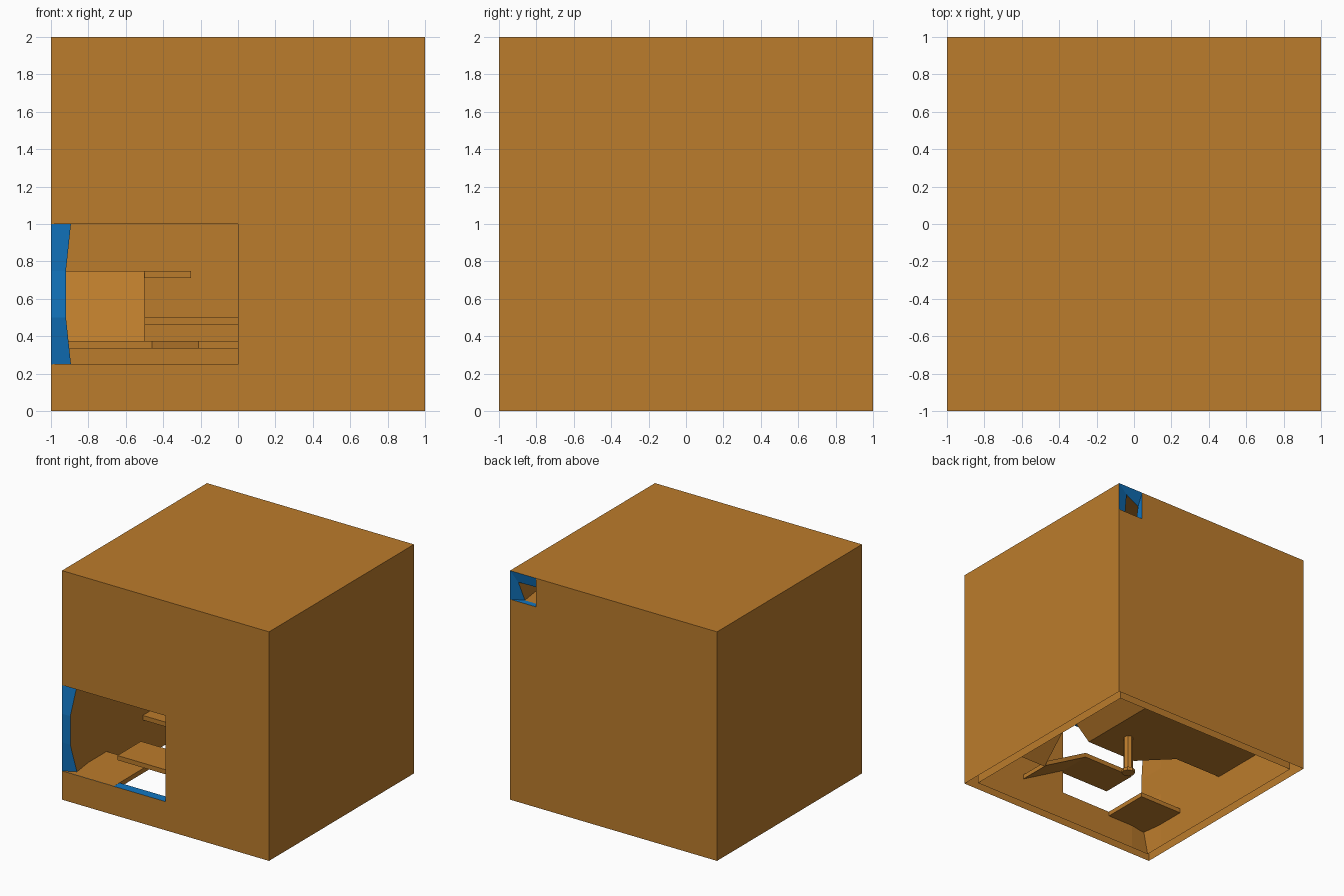
import bpy, bmesh
from mathutils import Vector

if "Cube" in bpy.data.objects:
    bpy.data.objects.remove(bpy.data.objects["Cube"])


def material(name, col):
    m = bpy.data.materials.new(name)
    m.diffuse_color = (*col, 1)
    m.use_nodes = True
    m.node_tree.nodes["Principled BSDF"].inputs["Base Color"].default_value = m.diffuse_color
    return m


ORANGE = material("orange_wall", (0.5, 0.2, 0.025))
BLUE = material("blue_edge", (0.006, 0.18, 0.53))


def finish(name, bm, mats=(ORANGE,)):
    me = bpy.data.meshes.new(name)
    bmesh.ops.recalc_face_normals(bm, faces=bm.faces)
    bm.to_mesh(me)
    bm.free()
    ob = bpy.data.objects.new(name, me)
    bpy.context.collection.objects.link(ob)
    for m in mats:
        me.materials.append(m)
    return ob


def prism(name, pts, push):
    """Extrude a flat outline along a vector."""
    bm = bmesh.new()
    f = bm.faces.new([bm.verts.new(p) for p in pts])
    r = bmesh.ops.extrude_face_region(bm, geom=[f])
    vs = [v for v in r["geom"] if isinstance(v, bmesh.types.BMVert)]
    bmesh.ops.translate(bm, verts=vs, vec=push)
    return finish(name, bm)


T = 0.04  # platform thickness


def plate(name, outline, top):
    return prism(name, [(x, y, top - T) for x, y in outline], (0, 0, T))


def rect(x0, x1, y0, y1):
    return [(x0, y0), (x1, y0), (x1, y1), (x0, y1)]


def ramp_x(name, x0, z0, x1, z1, y0, y1):
    return prism(name, [(x0, y0, z0 - T), (x1, y0, z1 - T), (x1, y0, z1), (x0, y0, z0)], (0, y1 - y0, 0))


def ramp_y(name, y0, z0, y1, z1, x0, x1):
    return prism(name, [(x0, y0, z0 - T), (x0, y1, z1 - T), (x0, y1, z1), (x0, y0, z0)], (x1 - x0, 0, 0))


# Outer shell: gridded box with open bottom and two doorways
bm = bmesh.new()
bmesh.ops.create_cube(bm, size=2)
bmesh.ops.translate(bm, verts=bm.verts, vec=(0, 0, 1))
bmesh.ops.subdivide_edges(bm, edges=bm.edges[:], cuts=7, use_grid_fill=True)


def is_open(f):
    c = f.calc_center_median()
    bottom = c.z < 0.01
    front_door = c.y < -0.99 and c.x < 0 and 0.25 < c.z < 1
    back_hatch = c.y > 0.99 and c.x > 0.75 and c.z > 1.75
    return bottom or front_door or back_hatch


bmesh.ops.delete(bm, geom=[f for f in bm.faces if is_open(f)], context='FACES')
shell = finish("shell_walls", bm, (ORANGE, BLUE))
# make the wall surfaces face outward before thickening
bm = bmesh.new()
bm.from_mesh(shell.data)
for f in bm.faces:
    if f.normal.dot(f.calc_center_median() - Vector((0, 0, 1))) < 0:
        f.normal_flip()
bm.to_mesh(shell.data)
bm.free()
mod = shell.modifiers.new("thickness", 'SOLIDIFY')
mod.thickness = 0.08
mod.offset = -1
mod.use_even_offset = True
mod.material_offset_rim = 1
bpy.context.view_layer.objects.active = shell
shell.select_set(True)
bpy.ops.object.modifier_apply(modifier=mod.name)
# walls are hollow underneath
bm = bmesh.new()
bm.from_mesh(shell.data)
low = [f for f in bm.faces if all(v.co.z < 0.01 for v in f.verts)]
bmesh.ops.delete(bm, geom=low, context='FACES_ONLY')
bm.to_mesh(shell.data)
bm.free()

# Platforms
E = 0.99  # platforms are let into the walls
plate("entry_platform", rect(-E, -0.5, -0.998, -0.5), 0.251)
plate("front_platform", rect(-0.5, 0, -0.95, -0.625), 0.5)
plate("middle_platform", [(-E, 0), (-0.46, 0), (-0.21, -0.25), (0.28, -0.25), (0.28, 0.48), (-E, 0.48)], 0.375)
plate("back_platform", rect(-E, -0.25, 0.75, E), 0.75)
plate("hatch_platform", rect(0.5, 0.95, 0.5, 0.95), 1.75)

# Ramps
ramp_x("front_ramp", 0, 0.5, 0.43, 0.26, -0.95, -0.625)
ramp_y("right_ramp", -0.62, 0.24, -0.2, 0.65, 0.45, 0.95)
ramp_x("side_ramp", 0.28, 0.375, 0.7, 0.75, -0.25, 0.48)
ramp_y("back_ramp", 0.48, 0.375, 0.75, 0.75, -E, -0.5)

# Central column with foot
for name, r, z0, z1 in (("column", 0.04, 0.03, 1.94), ("column_foot", 0.055, 0.0, 0.03)):
    bpy.ops.mesh.primitive_cylinder_add(vertices=8, radius=r, depth=z1 - z0, location=(0.07, 0.01, (z0 + z1) / 2))
    ob = bpy.context.object
    ob.name = name
    ob.data.materials.append(ORANGE)
